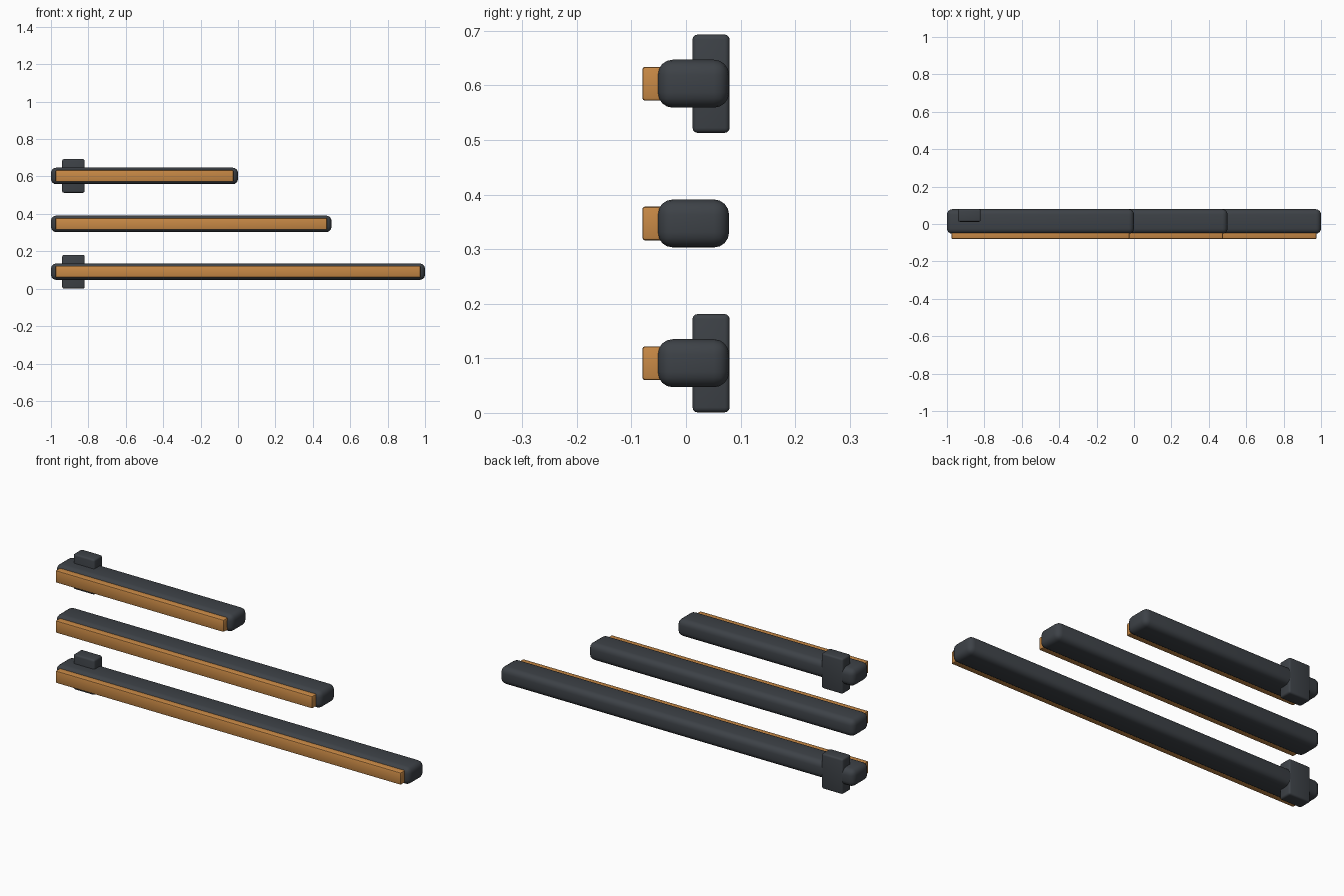
import bpy

cube = bpy.data.objects.get("Cube")
if cube:
    bpy.data.objects.remove(cube, do_unlink=True)


def material(name, rgb):
    mat = bpy.data.materials.new(name)
    mat.use_nodes = True
    mat.diffuse_color = (*rgb, 1)
    shader = mat.node_tree.nodes["Principled BSDF"]
    shader.inputs["Base Color"].default_value = (*rgb, 1)
    shader.inputs["Roughness"].default_value = 0.6
    return mat


charcoal = material("charcoal", (0.047, 0.054, 0.063))
amber = material("amber", (0.58, 0.25, 0.06))


def rounded_box(name, low, high, radius, segments, mat):
    """Bevelled box spanning two opposite corners."""
    centre = [(a + b) / 2 for a, b in zip(low, high)]
    bpy.ops.mesh.primitive_cube_add(size=1, location=centre)
    obj = bpy.context.object
    obj.name = name
    obj.scale = [b - a for a, b in zip(low, high)]
    bpy.ops.object.transform_apply(location=False, rotation=False, scale=True)
    bevel = obj.modifiers.new("Rounded edges", "BEVEL")
    bevel.width = radius
    bevel.segments = segments
    bpy.ops.object.modifier_apply(modifier=bevel.name)
    obj.data.materials.append(mat)
    bpy.ops.object.shade_smooth_by_angle()
    return obj


# Three bars of growing length, aligned at one end
LEFT = -1.0
bars = [
    ("short", 0.0, 0.603, True),
    ("medium", 0.5, 0.347, False),
    ("long", 1.0, 0.091, True),
]

for label, end, z, has_bracket in bars:
    # Dark rounded body
    rounded_box(f"{label}_bar_body", (LEFT, -0.052, z - 0.044),
                (end, 0.079, z + 0.044), 0.028, 4, charcoal)
    # Strip along the front
    rounded_box(f"{label}_bar_strip", (LEFT + 0.025, -0.08, z - 0.031),
                (end - 0.025, -0.03, z + 0.031), 0.005, 2, amber)
    # Upright mounting bracket at the back
    if has_bracket:
        rounded_box(f"{label}_bar_bracket", (-0.94, 0.012, z - 0.09),
                    (-0.82, 0.08, z + 0.09), 0.009, 3, charcoal)
